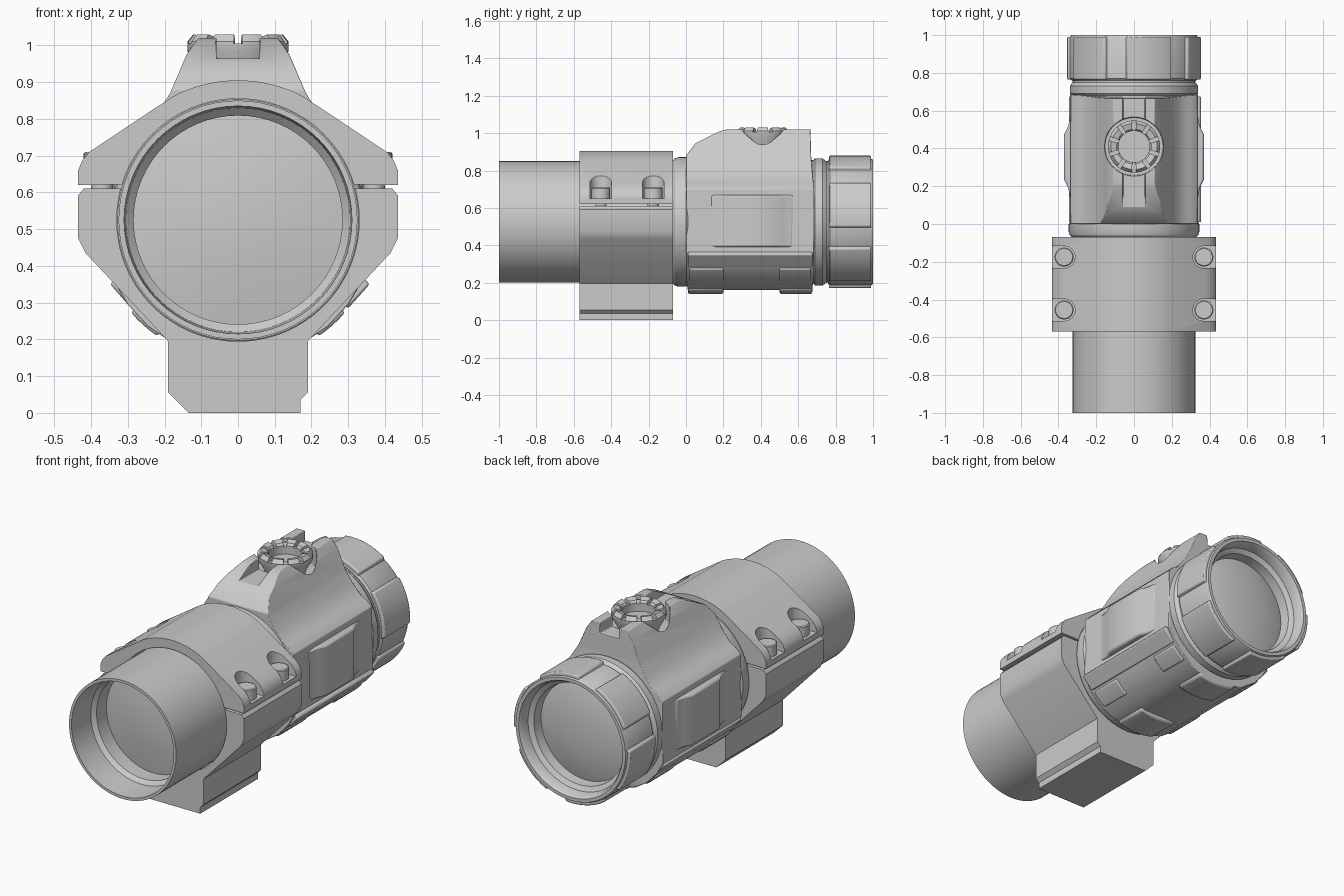
import bpy, bmesh
from math import sin, cos, pi, radians
from mathutils import Vector

if "Cube" in bpy.data.objects:
    bpy.data.objects.remove(bpy.data.objects["Cube"])

ZC = 0.525  # height of the optical axis


def finish(name, bm, angle=30):
    bmesh.ops.remove_doubles(bm, verts=bm.verts, dist=1e-5)
    bmesh.ops.recalc_face_normals(bm, faces=bm.faces)
    me = bpy.data.meshes.new(name)
    bm.to_mesh(me)
    bm.free()
    ob = bpy.data.objects.new(name, me)
    bpy.context.collection.objects.link(ob)
    smooth(ob, angle)
    return ob


def activate(ob):
    bpy.ops.object.select_all(action='DESELECT')
    ob.select_set(True)
    bpy.context.view_layer.objects.active = ob


def smooth(ob, angle=30):
    activate(ob)
    bpy.ops.object.shade_smooth_by_angle(angle=radians(angle))


def place(axis, a, b, t):
    return {'x': (t, a, b), 'y': (a, t, b), 'z': (a, b, t)}[axis]


def add_prism(bm, pts, axis, lo, hi):
    f = bm.faces.new([bm.verts.new(place(axis, a, b, lo)) for a, b in pts])
    r = bmesh.ops.extrude_face_region(bm, geom=[f])
    vs = [g for g in r['geom'] if isinstance(g, bmesh.types.BMVert)]
    bmesh.ops.translate(bm, verts=vs, vec=Vector(place(axis, 0, 0, hi - lo)))


def prism(name, pts, axis, lo, hi):
    bm = bmesh.new()
    add_prism(bm, pts, axis, lo, hi)
    return finish(name, bm)


def lathe(name, pts, axis='y', center=(0, 0, ZC), n=64, closed=True):
    # pts are (radius, position along the axis)
    bm = bmesh.new()
    c = Vector(center)
    vs = [bm.verts.new(c + Vector(place(axis, r, 0, t))) for r, t in pts]
    es = [bm.edges.new(p) for p in zip(vs, vs[1:])]
    if closed:
        es.append(bm.edges.new((vs[-1], vs[0])))
    bmesh.ops.spin(bm, geom=vs + es, cent=c, axis=place(axis, 0, 0, 1),
                   angle=2 * pi, steps=n, use_merge=False)
    return finish(name, bm)


def arc(r, a0, a1, n, cx=0, cy=ZC):
    return [(cx + r * cos(radians(a0 + (a1 - a0) * i / n)),
             cy + r * sin(radians(a0 + (a1 - a0) * i / n))) for i in range(n + 1)]


def sector(name, r0, r1, a0, a1, y0, y1, taper=2):
    return prism(name, arc(r1, a0 + taper, a1 - taper, 12) + arc(r0, a1, a0, 12), 'y', y0, y1)


def boolean(ob, cutter, op='DIFFERENCE'):
    activate(ob)
    m = ob.modifiers.new('cut', 'BOOLEAN')
    m.object, m.operation, m.solver = cutter, op, 'EXACT'
    bpy.ops.object.modifier_apply(modifier=m.name)
    bpy.data.objects.remove(cutter)
    smooth(ob)


def bevel(ob, w):
    activate(ob)
    m = ob.modifiers.new('bevel', 'BEVEL')
    m.width, m.segments, m.limit_method, m.angle_limit = w, 2, 'ANGLE', radians(35)
    smooth(ob)


def mirrored(pts):
    return pts + [(-x, z) for x, z in reversed(pts)]


# Front tube with recessed lens
lathe('front_tube', [(0.325, -1), (0.325, -0.05), (0, -0.05), (0, -0.765), (0.15, -0.755),
                     (0.284, -0.735), (0.284, -0.82), (0.305, -0.84), (0.31, -1)])

# Round core of the main body
lathe('body_core', [(0, -0.07), (0.328, -0.07), (0.34, -0.06), (0.346, -0.04), (0.346, 0),
                    (0.33, 0.02), (0.33, 0.68), (0.34, 0.69), (0.34, 0.73), (0.325, 0.75),
                    (0.325, 0.79), (0, 0.79)])

# Rear collar with domed lens and raised grip segments
lathe('rear_collar', [(0, 0.76), (0.33, 0.76), (0.34, 0.77), (0.34, 0.985), (0.333, 1),
                      (0.315, 1), (0.305, 0.985), (0.30, 0.94), (0.275, 0.925), (0.27, 0.87),
                      (0.2, 0.89), (0.1, 0.902), (0, 0.906)])
for i in range(6):
    a = -6 + 60 * i
    bevel(sector('collar_grip', 0.33, 0.354, a, a + 44, 0.765, 0.99), 0.006)

# Faceted housing: cross-section trimmed by a side profile
section = mirrored([(0.105, 1.025), (0.14, 0.975), (0.185, 0.87), (0.225, 0.805), (0.275, 0.745),
                    (0.30, 0.735), (0.335, 0.70), (0.338, 0.36), (0.30, 0.295), (0.245, 0.235),
                    (0.17, 0.185), (0.09, 0.162)])
housing = prism('housing', section, 'y', -0.05, 0.75)
side = [(0.02, 0.1), (0, 0.22), (0, 0.88), (0.05, 0.945), (0.18, 1.01), (0.22, 1.02),
        (0.665, 1.02), (0.67, 0.86), (0.685, 0.70), (0.685, 0.22), (0.66, 0.1)]
boolean(housing, prism('trim', side, 'x', -0.5, 0.5), 'INTERSECT')
# Lengthwise slot and knob pocket
boolean(housing, prism('slot', [(-0.058, 0.965), (0.058, 0.965), (0.058, 1.1), (-0.058, 1.1)],
                       'y', -0.1, 0.8))
boolean(housing, prism('pocket', arc(0.155, 0, 351, 39, 0, 0.41), 'z', 0.915, 1.1))
bevel(housing, 0.008)

# Side panels, lower rails and underside pads
for s in (-1, 1):
    panel = [(s * x, y) for x, y in [(0.3, 0.1), (0.338, 0.14), (0.348, 0.19), (0.37, 0.235),
                                     (0.37, 0.475), (0.348, 0.52), (0.338, 0.57), (0.3, 0.6)]]
    bevel(prism('side_panel', panel, 'z', 0.39, 0.67), 0.01)
    for y0, y1 in ((0.02, 0.2), (0.5, 0.665)):
        a = -90 + s * 42
        bevel(sector('corner_pad', 0.34, 0.385, a - 9, a + 9, y0, y1), 0.008)
rail = [(0.30, 0.365), (0.345, 0.365), (0.358, 0.35), (0.345, 0.335), (0.30, 0.285), (0.27, 0.30)]
bevel(prism('lower_rail', rail, 'y', 0.01, 0.675), 0.006)
bevel(prism('left_lower_rail', [(-x * 0.97, z) for x, z in rail], 'y', 0.01, 0.675), 0.006)
for y0, y1 in ((0.01, 0.2), (0.5, 0.675)):
    bevel(sector('underside_pad', 0.34, 0.385, -112, -68, y0, y1, 5), 0.01)

# Adjustment knob with notched rim
knob = lathe('adjustment_knob', [(0, 0.9), (0.1, 0.9), (0.105, 0.925), (0.138, 0.985), (0.138, 1.01),
                                 (0.122, 1.03), (0.092, 1.022), (0.083, 1.01), (0.083, 0.965), (0, 0.965)],
             'z', (0, 0.41, 0), 48)
bm = bmesh.new()
for i in range(10):
    a = 2 * pi * i / 10 + pi / 2
    d, n = Vector((cos(a), sin(a))), Vector((-sin(a), cos(a)))
    c = Vector((0, 0.41))
    add_prism(bm, [tuple(c + d * r + n * w) for r, w in
                   ((0.075, -0.008), (0.16, -0.013), (0.16, 0.013), (0.075, 0.008))], 'z', 1.005, 1.06)
boolean(knob, finish('notches', bm))

# Clamp mount: upper cap and lower base around the tube
Y0, Y1 = -0.57, -0.07
cap = [(0.435, 0.62), (0.435, 0.66), (0.425, 0.685), (0.405, 0.71)] + arc(0.38, 62, 118, 20) + \
      [(-0.405, 0.71), (-0.425, 0.685), (-0.435, 0.66), (-0.435, 0.62)] + arc(0.33, 163, 17, 40)
cap = prism('clamp_cap', cap, 'y', Y0, Y1)
base = [(0.42, 0.61), (0.435, 0.592), (0.435, 0.475), (0.415, 0.435), (0.19, 0.195), (0.19, 0.055),
        (0.17, 0.035), (0.17, 0), (-0.135, 0), (-0.19, 0.055), (-0.19, 0.195), (-0.415, 0.435),
        (-0.435, 0.475), (-0.435, 0.592), (-0.42, 0.61)] + arc(0.33, 165, 375, 50)
prism('clamp_base', base, 'y', Y0, Y1)

# Clamp screws sitting in open pockets
for s in (-1, 1):
    for y in (-0.455, -0.175):
        slot = arc(0.058, 90, 270, 16, 0.37, y) + [(0.5, y - 0.058), (0.5, y + 0.058)]
        boolean(cap, prism('screw_pocket', [(s * a, b) for a, b in slot], 'z', 0.65, 0.95))
        lathe('clamp_screw', [(0, 0.55), (0.03, 0.55), (0.03, 0.645), (0.05, 0.645), (0.05, 0.705),
                              (0.045, 0.71), (0, 0.71)], 'z', (s * 0.37, y, 0), 32)
